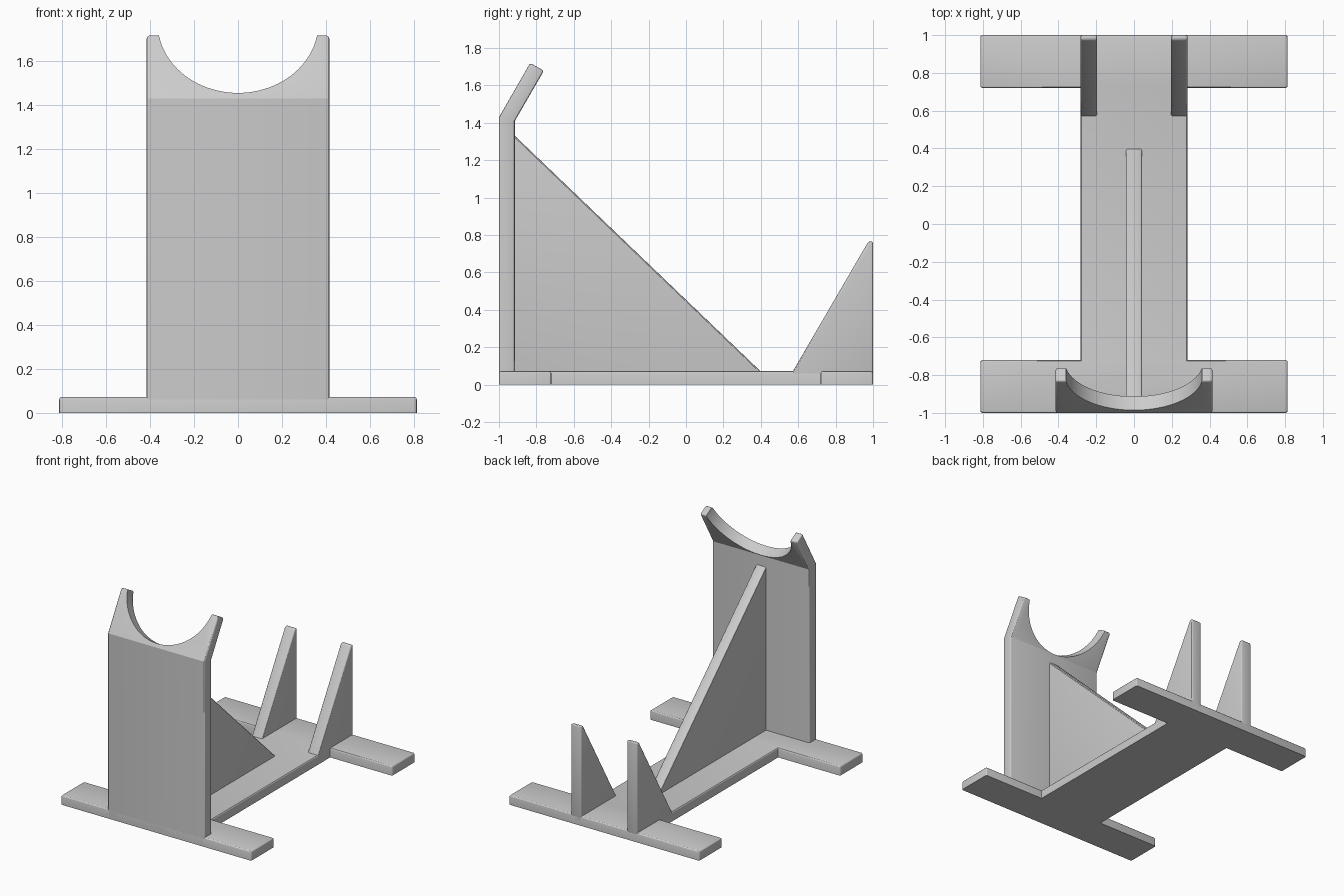
import bpy, bmesh
from math import radians
from mathutils import Vector

if "Cube" in bpy.data.objects:
    bpy.data.objects.remove(bpy.data.objects["Cube"], do_unlink=True)

grey = bpy.data.materials.new("light_grey")
grey.use_nodes = True
colour = (0.6, 0.6, 0.6, 1)
grey.diffuse_color = colour
grey.node_tree.nodes["Principled BSDF"].inputs["Base Color"].default_value = colour


def prism(name, points, depth, bevel=0.012):
    """Extrude an outline by depth and round its convex edges above the floor."""
    bm = bmesh.new()
    face = bm.faces.new([bm.verts.new(p) for p in points])
    moved = bmesh.ops.extrude_face_region(bm, geom=[face])["geom"]
    verts = [g for g in moved if isinstance(g, bmesh.types.BMVert)]
    bmesh.ops.translate(bm, verts=verts, vec=depth)
    bmesh.ops.recalc_face_normals(bm, faces=bm.faces)
    edges = [e for e in bm.edges
             if e.is_convex and e.calc_face_angle() > 0.6
             and sum(v.co.z for v in e.verts) / 2 > 0.01]
    bmesh.ops.bevel(bm, geom=edges, offset=bevel, segments=3, profile=0.5,
                    affect='EDGES', clamp_overlap=True)
    mesh = bpy.data.meshes.new(name)
    bm.to_mesh(mesh)
    bm.free()
    mesh.materials.append(grey)
    obj = bpy.data.objects.new(name, mesh)
    bpy.context.collection.objects.link(obj)
    return obj


def side_prism(name, outline, x0, x1, bevel=0.012):
    """Prism from a side outline (y, z) running from x0 to x1."""
    return prism(name, [(x0, y, z) for y, z in outline], (x1 - x0, 0, 0), bevel)


def smooth(obj):
    bpy.ops.object.select_all(action='DESELECT')
    obj.select_set(True)
    bpy.context.view_layer.objects.active = obj
    bpy.ops.object.shade_smooth_by_angle(angle=radians(25))


# Flat I-shaped base with four feet
foot, stem, inner = 0.813, 0.283, 0.72
quarter = [(foot, -1), (foot, -inner), (stem, -inner)]
right = quarter + [(x, -y) for x, y in reversed(quarter)]
plan = right + [(-x, y) for x, y in reversed(right)]
base = prism("base", [(x, y, 0) for x, y in plan], (0, 0, 0.072))

# Upright front wall with its top leaning back
wall = side_prism("front_wall", [(-1, 0), (-1, 1.43), (-0.833, 1.72), (-0.76, 1.678),
                                 (-0.915, 1.41), (-0.915, 0)], -0.415, 0.415)

# Round cradle cut square through the leaning top
bpy.ops.mesh.primitive_cylinder_add(vertices=96, radius=0.365, depth=0.8,
                                    location=Vector((0, -0.8025, 1.771)),
                                    rotation=(radians(60), 0, 0))
cutter = bpy.context.object
cutter.name = "cradle_cutter"
cutter.hide_render = True
cutter.data.materials.append(grey)
cut = wall.modifiers.new("cradle", 'BOOLEAN')
cut.operation = 'DIFFERENCE'
cut.solver = 'EXACT'
cut.object = cutter
bpy.context.view_layer.objects.active = wall
bpy.ops.object.modifier_apply(modifier=cut.name)
bpy.data.objects.remove(cutter, do_unlink=True)

# Central bracing rib behind the wall
rib = side_prism("bracing_rib", [(-0.95, 0.03), (-0.95, 1.364), (0.442, 0.03)], -0.043, 0.043)

# Pair of rear wedge stops
stops = []
for name, x0, x1 in (("left_stop", 0.195, stem), ("right_stop", -stem, -0.195)):
    stops.append(side_prism(name, [(0.547, 0.03), (0.975, 0.765), (1, 0.765), (1, 0.03)],
                            x0, x1, 0.01))

for part in [base, wall, rib] + stops:
    smooth(part)
